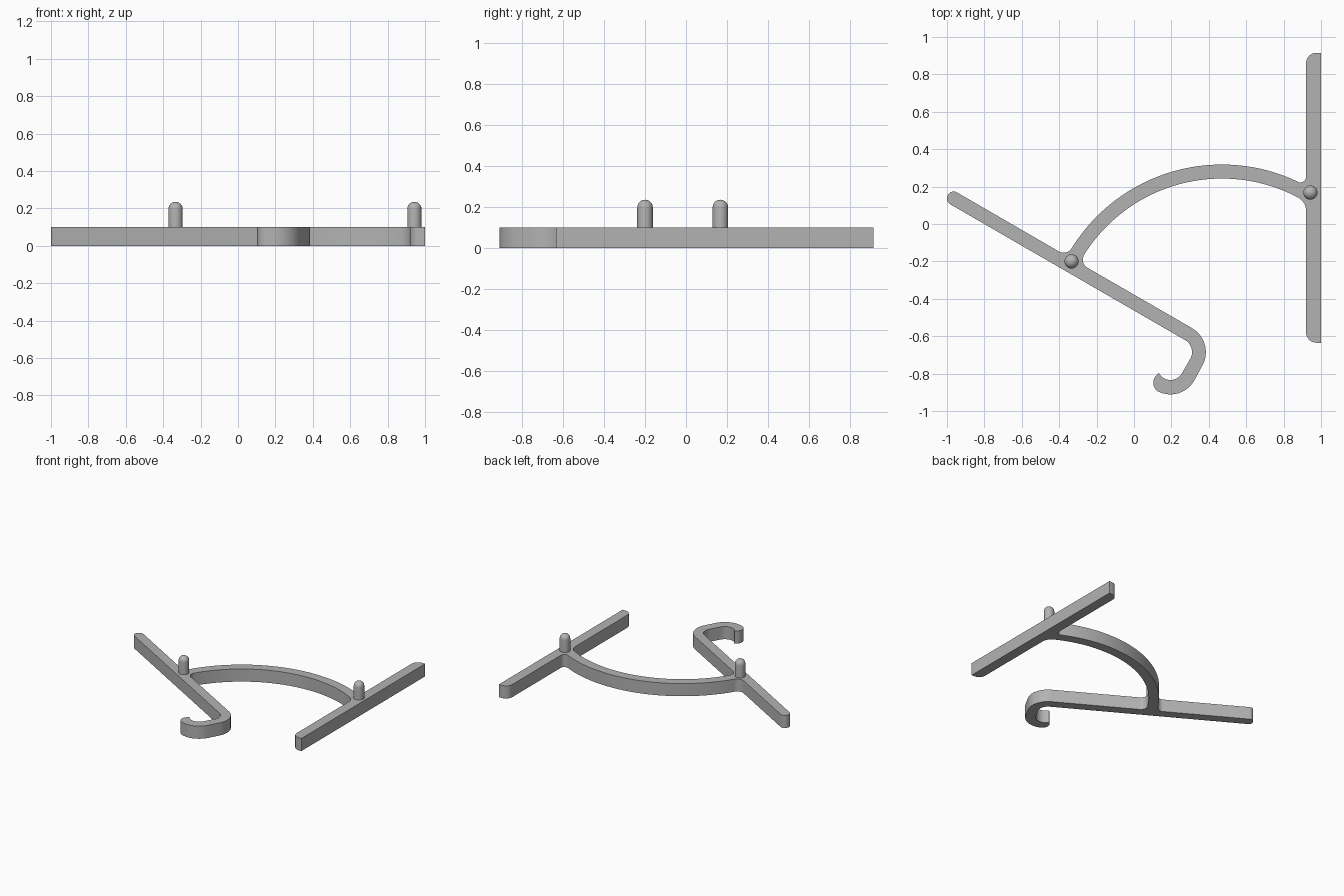
import bpy, bmesh, math
from mathutils import Vector

cube = bpy.data.objects.get("Cube")
if cube:
    bpy.data.objects.remove(cube, do_unlink=True)

grey = bpy.data.materials.new("plain grey")
grey.use_nodes = True
colour = (0.45, 0.45, 0.45, 1)
grey.diffuse_color = colour
grey.node_tree.nodes["Principled BSDF"].inputs["Base Color"].default_value = colour

THICK = 0.1


def finish(bm, name):
    bmesh.ops.recalc_face_normals(bm, faces=bm.faces)
    mesh = bpy.data.meshes.new(name)
    bm.to_mesh(mesh)
    bm.free()
    mesh.materials.append(grey)
    obj = bpy.data.objects.new(name, mesh)
    bpy.context.collection.objects.link(obj)
    bpy.ops.object.select_all(action='DESELECT')
    obj.select_set(True)
    bpy.context.view_layer.objects.active = obj
    bpy.ops.object.shade_smooth_by_angle(angle=math.radians(30))
    return obj


def arc(centre, radius, start, end, steps):
    """Sharp outline points along an arc, angles in degrees."""
    out = []
    for i in range(steps + 1):
        a = math.radians(start + (end - start) * i / steps)
        out.append((centre + radius * Vector((math.cos(a), math.sin(a))), 0))
    return out


def corner(x, y, radius):
    return [(Vector((x, y)), radius)]


def on_arc(centre, radius, angle, fillet):
    return [(arc(centre, radius, angle, angle, 1)[0][0], fillet)]


def round_corners(outline, steps=8):
    """Replace each corner that has a radius by a tangent fillet."""
    pts = []
    for i, (p, r) in enumerate(outline):
        if r == 0:
            pts.append(p)
            continue
        a = (outline[i - 1][0] - p).normalized()
        b = (outline[(i + 1) % len(outline)][0] - p).normalized()
        half = a.angle(b) / 2
        centre = p + (a + b).normalized() * r / math.sin(half)
        u = p + a * r / math.tan(half) - centre
        v = p + b * r / math.tan(half) - centre
        sweep = u.angle(v)
        for k in range(steps + 1):
            f = k / steps
            pts.append(centre + (u * math.sin((1 - f) * sweep)
                                 + v * math.sin(f * sweep)) / math.sin(sweep))
    return pts


# Sloping arm: along its length, and across it
along = Vector((math.cos(math.radians(30)), -0.5))
across = Vector((0.5, math.cos(math.radians(30))))
tip_low = along * -0.939 + across * -0.4
tip_high = along * -0.939 + across * -0.327

elbow = along * 0.547 + across * -0.475
curl = Vector((0.195, -0.764))
brace = Vector((0.47, -0.627))
INNER, OUTER = 0.87, 0.945

# One continuous outline: arm, hook, curved brace, upright bar
outline = [(tip_low, 0.034)]
outline += arc(elbow, 0.074, 60, -30, 14)
outline += arc(curl, 0.07, -30, -152, 16)
outline += on_arc(curl, 0.148, -145, 0.055)
outline += arc(curl, 0.147, -118, -30, 14)
outline += arc(elbow, 0.148, -30, 60, 14)
outline += on_arc(brace, INNER, 151.25, 0.05)
outline += arc(brace, INNER, 147.2, 63, 40)
outline += on_arc(brace, INNER, 58.85, 0.08)
outline += corner(0.92, -0.635, 0.055) + corner(1, -0.635, 0)
outline += corner(1, 0.915, 0) + corner(0.92, 0.915, 0.055)
outline += on_arc(brace, OUTER, 61.56, 0.03)
outline += arc(brace, OUTER, 65.5, 147.4, 40)
outline += on_arc(brace, OUTER, 151.2, 0.05)
outline += [(tip_high, 0.034)]

bm = bmesh.new()
base = bm.faces.new([bm.verts.new((p.x, p.y, 0)) for p in round_corners(outline)])
top = bmesh.ops.extrude_face_region(bm, geom=[base], use_keep_orig=True)["geom"]
bmesh.ops.translate(bm, vec=(0, 0, THICK),
                    verts=[g for g in top if isinstance(g, bmesh.types.BMVert)])
bmesh.ops.recalc_face_normals(bm, faces=bm.faces)
bmesh.ops.triangulate(bm, faces=[f for f in bm.faces if len(f.verts) > 4])
finish(bm, "bracket_frame")


# Round-topped pegs
def peg(name, x, y, radius=0.038, height=0.235):
    bm = bmesh.new()
    profile = [(radius, THICK - 0.02)]
    for i in range(9):
        a = math.pi / 2 * i / 8
        profile.append((radius * math.cos(a), height - radius + radius * math.sin(a)))
    verts = [bm.verts.new((r, 0, z)) for r, z in profile]
    edges = [bm.edges.new(pair) for pair in zip(verts, verts[1:])]
    bmesh.ops.spin(bm, geom=verts + edges, cent=(0, 0, 0), axis=(0, 0, 1),
                   angle=math.tau, steps=32)
    bmesh.ops.remove_doubles(bm, verts=bm.verts, dist=0.0005)
    bmesh.ops.holes_fill(bm, edges=[e for e in bm.edges if e.is_boundary])
    obj = finish(bm, name)
    obj.location = (x, y, 0)


peg("arm_peg", -0.334, -0.2)
peg("upright_peg", 0.943, 0.168)
